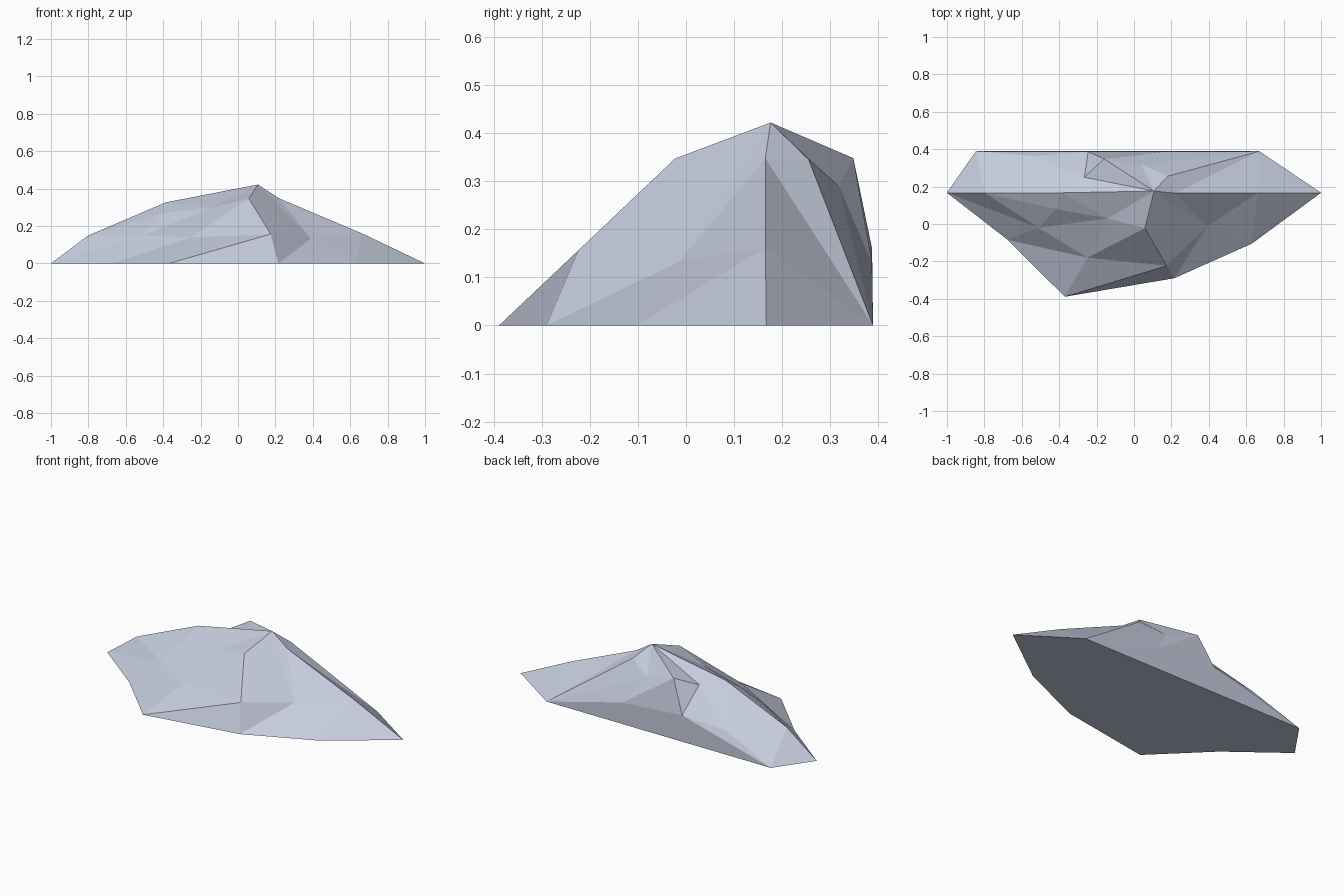
import bpy, bmesh
from mathutils import Vector
from mathutils.geometry import delaunay_2d_cdt

if "Cube" in bpy.data.objects:
    bpy.data.objects.remove(bpy.data.objects["Cube"])

# Key points of the rock: ground outline, then ridge, front slope and back slope
ground = dict(a=(-1, .167), b=(-.675, -.085), c=(-.37, -.389), d=(.215, -.29),
              e=(.63, -.105), f=(1, .167), g=(.67, .389), h=(-.845, .389))
ridge = dict(m=(-.8, .167, .15), n=(-.385, .167, .327), P=(.107, .176, .422),
             D=(.22, .165, .348), E=(.66, .165, .162))
front = dict(F=(-.51, -.02, .15), G=(-.25, -.18, .14), H=(-.14, .03, .3),
             K=(-.42, .08, .265), A=(.058, -.023, .347), B=(.175, -.223, .157),
             C=(.39, -.013, .133))
back = dict(T=(.18, .255, .345), J=(.04, .318, .29), N=(-.16, .348, .348),
            O=(-.265, .25, .3), Q=(-.245, .387, .16), R=(-.53, .363, .13),
            S=(.16, .387, .13))
points = {k: (*v, 0) for k, v in ground.items()} | ridge | front | back

# Creases, each a path through the key points
creases = ["abcdefgha", "amnPDEf",
           "aFm", "mKnHP", "bFKHFGHAP", "bGcBGAB", "dBCd", "ACP", "DCE", "CeE",
           "PTJPNOP", "nORn", "mRhm", "NQO", "RQhQ", "QSNJSgJ", "TgD", "TD", "Eg"]
names = list(points)
edges = {tuple(sorted((names.index(p), names.index(q))))
         for path in creases for p, q in zip(path, path[1:])}

# Triangulate the plan, then lift every point to its height
plan = [Vector(points[k][:2]) for k in names]
co, _, tris, origin, _, _ = delaunay_2d_cdt(plan, sorted(edges), [], 1, 1e-5)
bm = bmesh.new()
verts = [bm.verts.new((p.x, p.y, points[names[o[0]]][2] if o else 0))
         for p, o in zip(co, origin)]
for t in tris:
    bm.faces.new([verts[i] for i in t])

# Close the flat underside
rim = [e for e in bm.edges if e.is_boundary]
bmesh.ops.holes_fill(bm, edges=rim, sides=0)
bmesh.ops.recalc_face_normals(bm, faces=bm.faces)

mesh = bpy.data.meshes.new("rock")
bm.to_mesh(mesh)
bm.free()
stone = bpy.data.materials.new("pale blue grey stone")
stone.diffuse_color = (.56, .60, .72, 1)
stone.use_nodes = True
stone.node_tree.nodes["Principled BSDF"].inputs["Base Color"].default_value = stone.diffuse_color
mesh.materials.append(stone)
bpy.context.collection.objects.link(bpy.data.objects.new("rock", mesh))
